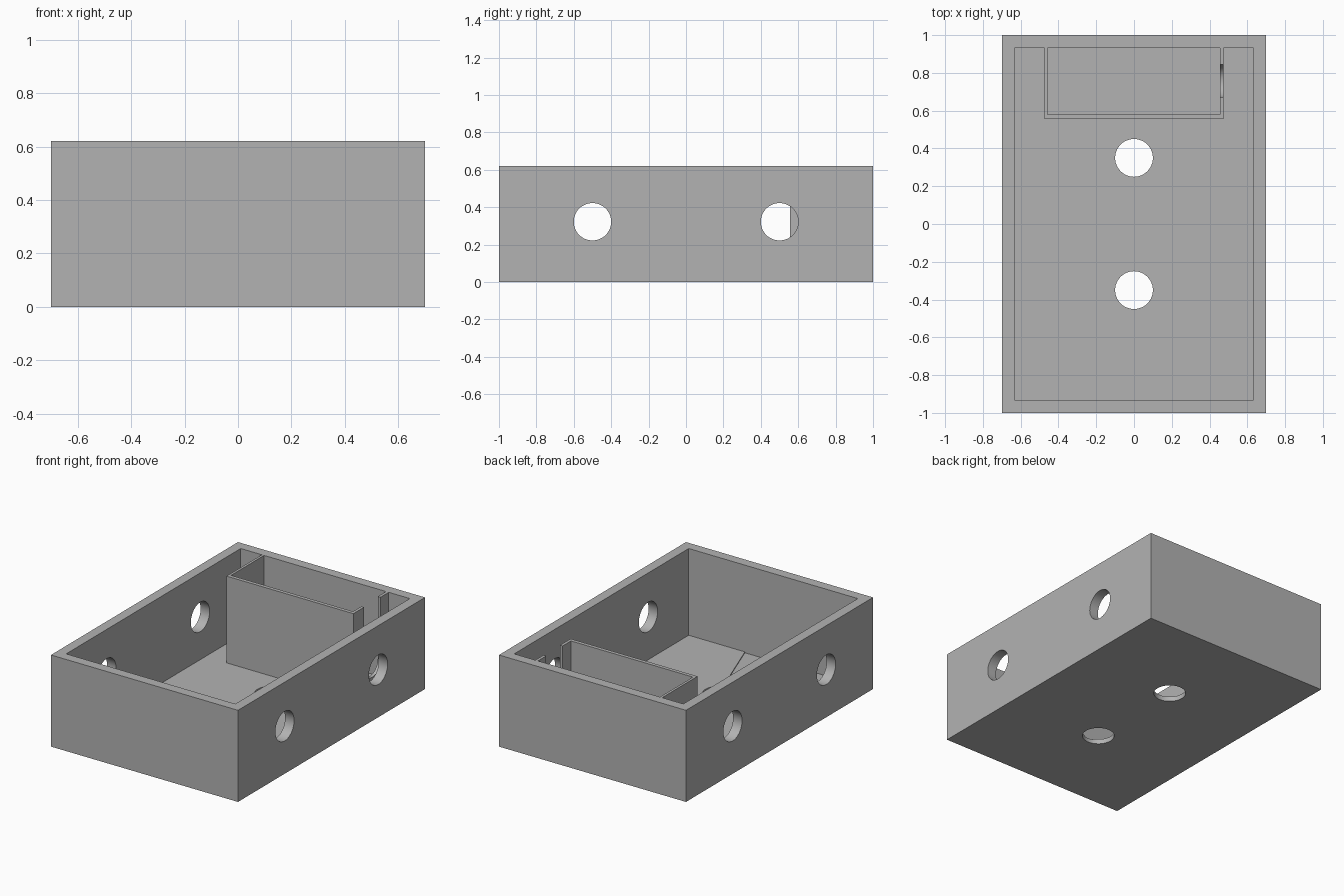
import bpy, bmesh, math

if "Cube" in bpy.data.objects:
    bpy.data.objects.remove(bpy.data.objects["Cube"])

grey = bpy.data.materials.new("plain grey")
grey.diffuse_color = (0.45, 0.45, 0.45, 1)
grey.use_nodes = True
grey.node_tree.nodes["Principled BSDF"].inputs["Base Color"].default_value = grey.diffuse_color

L, W, H = 2.0, 1.4, 0.62        # outer size of the tray
WALL, FLOOR = 0.067, 0.033      # wall and floor thickness
IX, IY = W / 2 - WALL, L / 2 - WALL


def prism(name, pts, origin, u, v, w):
    """Extrude a 2D outline, drawn along axes u and v, by the vector w."""
    bm = bmesh.new()
    verts = [bm.verts.new([origin[i] + a * u[i] + b * v[i] for i in range(3)])
             for a, b in pts]
    face = bm.faces.new(verts)
    top = bmesh.ops.extrude_face_region(bm, geom=[face])["geom"]
    bmesh.ops.translate(bm, vec=w, verts=[g for g in top if isinstance(g, bmesh.types.BMVert)])
    bmesh.ops.recalc_face_normals(bm, faces=bm.faces)
    mesh = bpy.data.meshes.new(name)
    bm.to_mesh(mesh)
    bm.free()
    mesh.materials.append(grey)
    ob = bpy.data.objects.new(name, mesh)
    bpy.context.collection.objects.link(ob)
    return ob


X, Y, Z = (1, 0, 0), (0, 1, 0), (0, 0, 1)


def box(name, x0, x1, y0, y1, z0, z1):
    return prism(name, [(x0, y0), (x1, y0), (x1, y1), (x0, y1)], (0, 0, z0), X, Y, (0, 0, z1 - z0))


def arc(cx, cy, r, a0, a1, n):
    return [(cx + r * math.cos(math.radians(a0 + (a1 - a0) * i / n)),
             cy + r * math.sin(math.radians(a0 + (a1 - a0) * i / n))) for i in range(n + 1)]


def cut(target, cutter):
    mod = target.modifiers.new("cut", "BOOLEAN")
    mod.operation, mod.solver, mod.object = "DIFFERENCE", "EXACT", cutter
    bpy.context.view_layer.objects.active = target
    bpy.ops.object.modifier_apply(modifier=mod.name)
    bpy.data.objects.remove(cutter)


def smooth(ob):
    bpy.ops.object.select_all(action="DESELECT")
    ob.select_set(True)
    bpy.context.view_layer.objects.active = ob
    bpy.ops.object.shade_smooth_by_angle(angle=math.radians(30))


# open tray
tray = box("tray", -W / 2, W / 2, -L / 2, L / 2, 0, H)
cut(tray, box("cavity", -IX, IX, -IY, IY, FLOOR, H + 0.1))

# shallow fan-shaped drain leading from the front wall to the front floor hole
half = (IY - 0.35) * math.tan(math.radians(20))
cut(tray, prism("drain_fan", [(-half, -IY), (half, -IY), (0, -0.35)],
                (0, 0, FLOOR - 0.006), X, Y, (0, 0, 0.1)))

# floor holes and side wall holes
for s in (-1, 1):
    cut(tray, prism("floor_hole", arc(0, s * 0.35, 0.1, 0, 360, 48)[:-1],
                    (0, 0, -0.1), X, Y, (0, 0, 0.3)))
    cut(tray, prism("side_hole", arc(s * 0.5, 0.322, 0.1, 0, 360, 48)[:-1],
                    (-1, 0, 0), Y, Z, (2, 0, 0)))
smooth(tray)

# thin compartment at the back
box("compartment_front", -0.475, 0.475, 0.555, 0.58, FLOOR, H)
box("compartment_left", -0.475, -0.458, 0.58, IY, FLOOR, H)

# right compartment wall with a round-bottomed slot open at the top
slot = arc(0.757, 0.2, 0.0875, 180, 360, 24)
outline = [(0.58, H), (0.58, FLOOR), (IY, FLOOR), (IY, H), (0.8445, H)]
outline += slot[::-1] + [(0.6695, H)]
smooth(prism("compartment_right", outline, (0.455, 0, 0), Y, Z, (0.02, 0, 0)))
